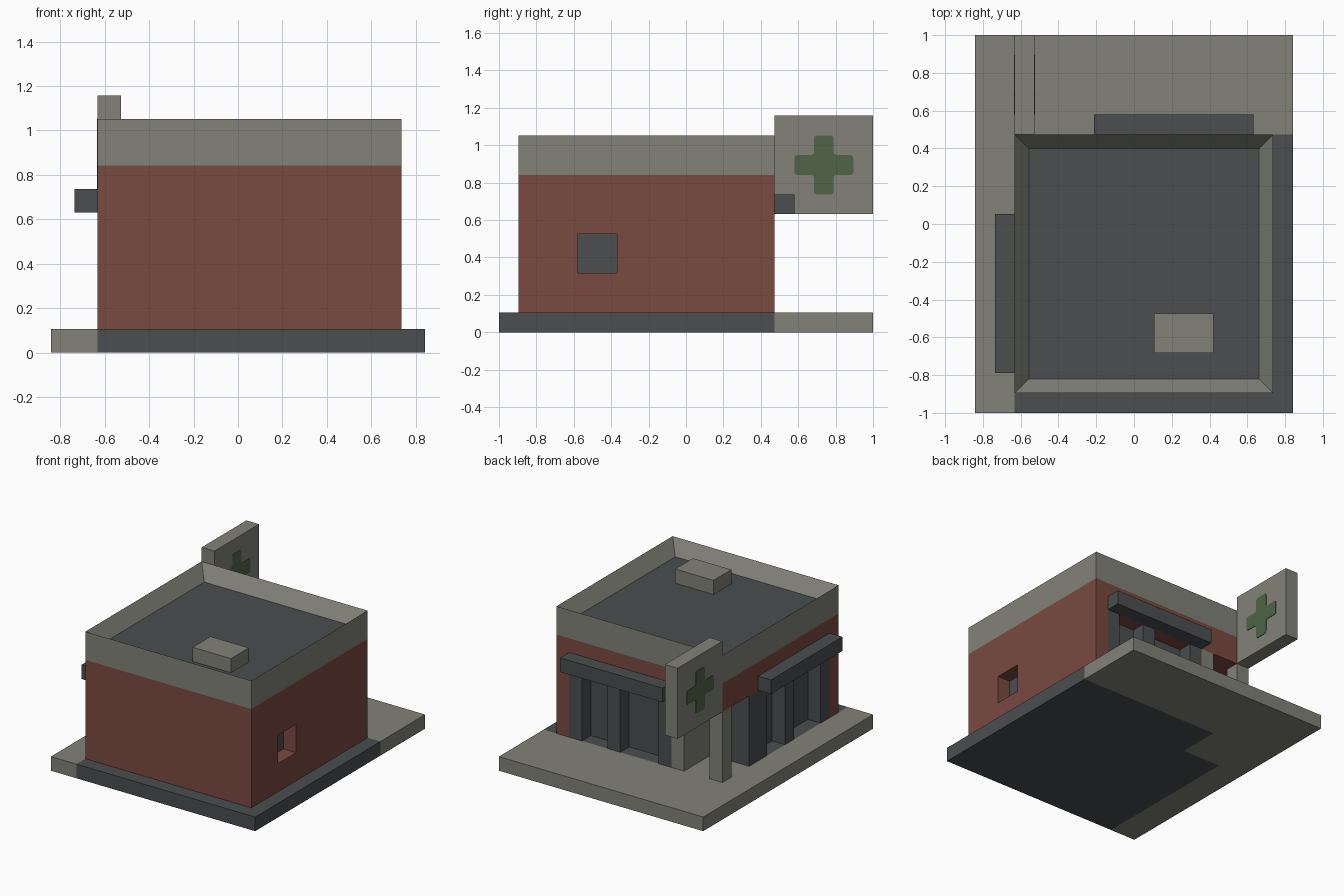
import bpy, bmesh
from mathutils import Vector

cube = bpy.data.objects.get("Cube")
if cube:
    bpy.data.objects.remove(cube, do_unlink=True)

U = 2 / 19                        # one building module
ORIGIN = Vector((8, 9.5, 0))      # plot centre, in modules


def material(name, rgb):
    m = bpy.data.materials.new(name)
    m.use_nodes = True
    m.diffuse_color = (*rgb, 1)
    m.node_tree.nodes["Principled BSDF"].inputs["Base Color"].default_value = (*rgb, 1)
    return m


GREY = material("warm_grey", (0.223, 0.223, 0.191))
DARK = material("dark_slate", (0.069, 0.076, 0.078))
BRICK = material("brick_red", (0.195, 0.067, 0.051))
GREEN = material("sign_green", (0.080, 0.127, 0.065))


def finish(name, bm, *mats):
    """Turn a module-space bmesh into a scaled, centred object."""
    bmesh.ops.recalc_face_normals(bm, faces=bm.faces)
    for v in bm.verts:
        v.co = (v.co - ORIGIN) * U
    mesh = bpy.data.meshes.new(name)
    bm.to_mesh(mesh)
    bm.free()
    for m in mats:
        mesh.materials.append(m)
    obj = bpy.data.objects.new(name, mesh)
    bpy.context.collection.objects.link(obj)
    return obj


def prism_mesh(points, z0, z1):
    bm = bmesh.new()
    face = bm.faces.new([bm.verts.new((x, y, z0)) for x, y in points])
    out = bmesh.ops.extrude_face_region(bm, geom=[face], use_keep_orig=True)
    top = [g for g in out["geom"] if isinstance(g, bmesh.types.BMVert)]
    bmesh.ops.translate(bm, verts=top, vec=(0, 0, z1 - z0))
    return bm


def rect(x0, y0, x1, y1):
    return [(x0, y0), (x1, y0), (x1, y1), (x0, y1)]


def prism(name, points, z0, z1, *mats):
    return finish(name, prism_mesh(points, z0, z1), *mats)


# Ground slab: dark plinth and grey pavement, meeting along the entrance
step = [(2, 11), (5, 11), (5, 14), (16, 14)]
prism("plinth", [(2, 0)] + step + [(16, 0)], 0, 1, DARK)
prism("pavement", [(0, 0), (2, 0)] + step + [(16, 19), (0, 19)], 0, 1, GREY)

# Brick walls with shop front, corner entrance and small window cut out
walls = prism("brick_walls", rect(2, 1, 15, 14), 1, 8, BRICK, DARK)
shop_cut = [(14, 13), (14, 15), (1, 15), (1, 2), (3, 2), (3, 10), (6, 10), (6, 13)]
cutters = [prism("shop_front_cutter", shop_cut, 0.5, 6),
           prism("window_cutter", rect(14, 4, 16, 6), 3, 5)]
bpy.context.view_layer.objects.active = walls
for c in cutters:
    c.hide_render = True
    mod = walls.modifiers.new("cut", 'BOOLEAN')
    mod.operation, mod.solver, mod.object = 'DIFFERENCE', 'EXACT', c
    bpy.ops.object.modifier_apply(modifier=mod.name)
for c in cutters:
    bpy.data.objects.remove(c, do_unlink=True)

# Glazing: the recessed faces that look outward
for p in walls.data.polygons:
    c = p.center / U + ORIGIN
    n = p.normal
    glass = ((n.x < -0.9 and abs(c.x - 3) < 0.1)
             or (n.y > 0.9 and abs(c.y - 13) < 0.1)
             or (n.x > 0.9 and abs(c.x - 14) < 0.1))
    p.material_index = 1 if glass else 0

# Corner entrance
prism("entrance_side_wall", rect(5, 11, 6, 14), 1, 6, GREY)
prism("entrance_back_wall", rect(2, 10, 6, 11), 1, 6, DARK)
prism("corner_post", rect(2, 13, 3, 14), 1, 6, GREY)

# Shop front mullions and awnings
for i, x in enumerate((6, 10, 13)):
    prism(f"back_mullion_{i + 1}", rect(x, 13, x + 1, 14), 1, 6, DARK)
for i, y in enumerate((2, 6, 9)):
    prism(f"side_mullion_{i + 1}", rect(2, y, 3, y + 1), 1, 6, DARK)
prism("back_awning", rect(6, 14, 14, 15), 6, 7, DARK)
prism("side_awning", rect(1, 2, 2, 10), 6, 7, DARK)

# Parapet with sunken roof
bm = prism_mesh(rect(2, 1, 15, 14), 8, 10)
roof = max(bm.faces, key=lambda f: f.calc_center_median().z)
bmesh.ops.recalc_face_normals(bm, faces=bm.faces)
bmesh.ops.inset_region(bm, faces=[roof], thickness=1)
bmesh.ops.translate(bm, verts=roof.verts, vec=(0, 0, -1))
roof.material_index = 1
finish("parapet_and_roof", bm, GREY, DARK)
prism("roof_unit", rect(9, 3, 12, 5), 9, 10, GREY)

# Projecting sign with a rounded cross plate on both sides
prism("sign_board", rect(2, 14, 3, 19), 6, 11, GREY)
A, B = 0.5, 1.5
quarter = [(B, -A), (B, A), (A, A)]
cross = []
for _ in range(4):
    cross += quarter
    quarter = [(-b, a) for a, b in quarter]
for side, x in (("right", 1.97), ("left", 3)):
    bm = bmesh.new()
    bm.faces.new([bm.verts.new((x, 16.5 + a, 8.5 + b)) for a, b in cross])
    bmesh.ops.bevel(bm, geom=bm.verts[:], offset=0.16, segments=3,
                    profile=0.5, affect='VERTICES')
    out = bmesh.ops.extrude_face_region(bm, geom=bm.faces[:], use_keep_orig=True)
    moved = [g for g in out["geom"] if isinstance(g, bmesh.types.BMVert)]
    bmesh.ops.translate(bm, verts=moved, vec=(0.03, 0, 0))
    finish(f"{side}_cross", bm, GREEN)
